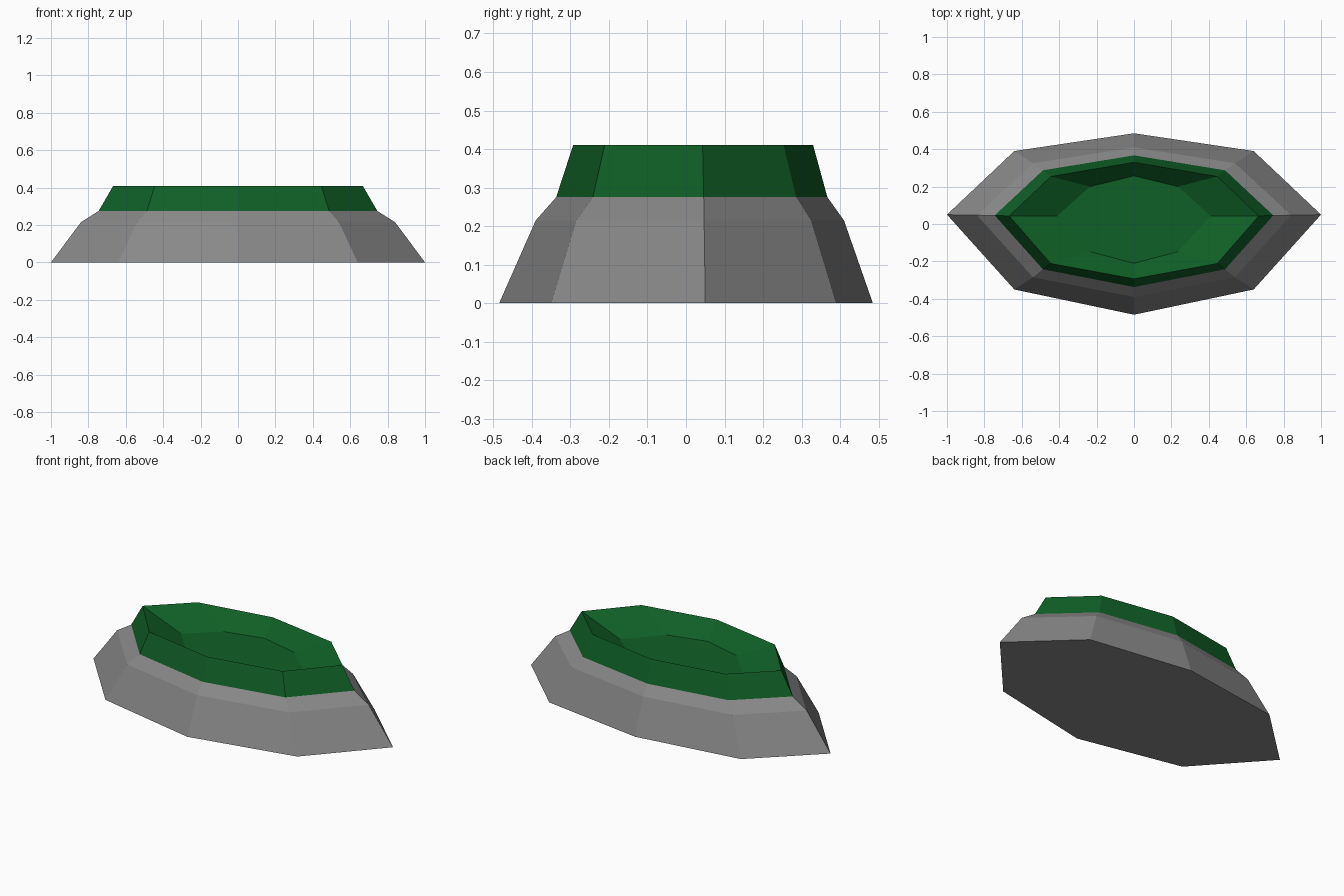
import bpy
import bmesh

cube = bpy.data.objects.get("Cube")
if cube:
    bpy.data.objects.remove(cube)


def make_material(name, rgb):
    mat = bpy.data.materials.new(name)
    mat.use_nodes = True
    mat.diffuse_color = (*rgb, 1)
    bsdf = mat.node_tree.nodes["Principled BSDF"]
    bsdf.inputs["Base Color"].default_value = (*rgb, 1)
    bsdf.inputs["Roughness"].default_value = 0.9
    return mat


def ring(z, tip, tip_y, side, side_back, back, side_front, front):
    """Eight-sided outline, mirrored left to right, counter-clockwise."""
    return [(tip, tip_y, z), (side, side_back, z), (0, back, z),
            (-side, side_back, z), (-tip, tip_y, z),
            (-side, side_front, z), (0, front, z), (side, side_front, z)]


def loft(name, rings, mat, cap_first=False, cap_last=False):
    """Join successive rings with flat quads and close the chosen ends."""
    bm = bmesh.new()
    loops = [[bm.verts.new(p) for p in r] for r in rings]
    for low, high in zip(loops, loops[1:]):
        n = len(low)
        for i in range(n):
            j = (i + 1) % n
            bm.faces.new((low[i], low[j], high[j], high[i]))
    if cap_first:
        bm.faces.new(loops[0][::-1])
    if cap_last:
        bm.faces.new(loops[-1])
    mesh = bpy.data.meshes.new(name)
    bm.to_mesh(mesh)
    bm.free()
    mesh.materials.append(mat)
    obj = bpy.data.objects.new(name, mesh)
    bpy.context.collection.objects.link(obj)
    return obj


stone = make_material("stone grey", (0.25, 0.25, 0.25))
grass = make_material("grass green", (0.005, 0.117, 0.02))

# Shared outlines from the ground up to the rim, then down into the basin
foot = ring(0, 1.0, 0.05, 0.64, 0.39, 0.485, -0.35, -0.485)
shoulder = ring(0.215, 0.84, 0.047, 0.54, 0.325, 0.41, -0.285, -0.39)
seam = ring(0.275, 0.745, 0.046, 0.487, 0.287, 0.367, -0.242, -0.337)
rim = ring(0.41, 0.667, 0.043, 0.445, 0.254, 0.33, -0.211, -0.293)
floor = ring(0.31, 0.41, 0.043, 0.235, 0.2, 0.257, -0.148, -0.21)

# Stone base with flat underside
loft("stone_base", [foot, shoulder, seam], stone, cap_first=True)

# Green top with sunken basin
loft("grass_top", [seam, rim, floor], grass, cap_last=True)
